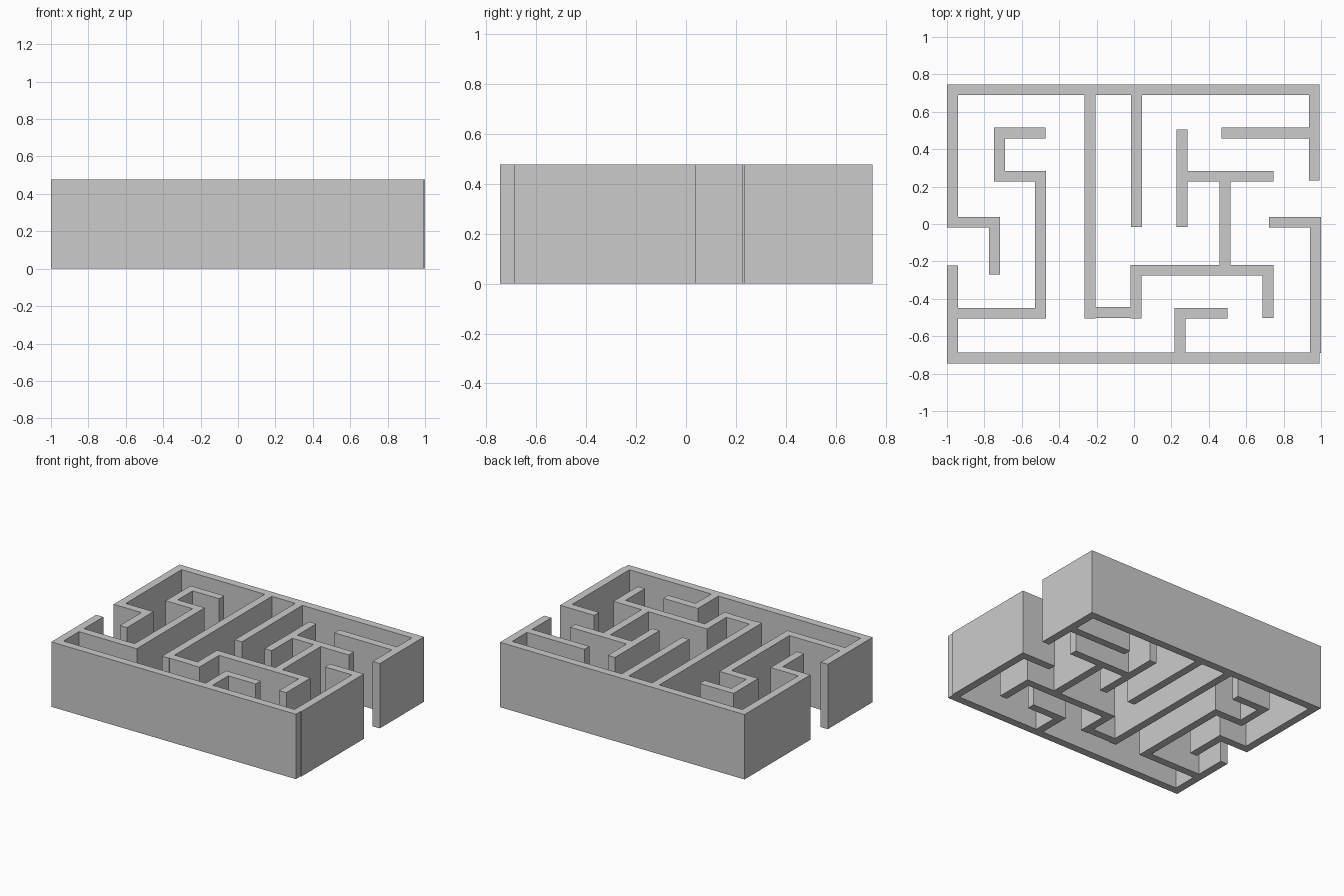
import bpy, bmesh

if "Cube" in bpy.data.objects:
    bpy.data.objects.remove(bpy.data.objects["Cube"])

HEIGHT = 0.478
HALF = 0.029  # half wall thickness


def across(y, x0, x1):
    """Wall running along x, given its centreline y."""
    return (x0, x1, y - HALF, y + HALF)


def along(x, y0, y1):
    """Wall running along y, given its centreline x."""
    return (x - HALF, x + HALF, y0, y1)


def build_walls(name, rects):
    """Union the wall footprints on a shared grid, then raise them."""
    rects = [tuple(round(c, 4) for c in r) for r in rects]
    xs = sorted({c for r in rects for c in r[:2]})
    ys = sorted({c for r in rects for c in r[2:]})
    bm = bmesh.new()
    verts = {}

    def vert(i, j):
        if (i, j) not in verts:
            verts[i, j] = bm.verts.new((xs[i], ys[j], 0))
        return verts[i, j]

    for i in range(len(xs) - 1):
        for j in range(len(ys) - 1):
            cx, cy = (xs[i] + xs[i + 1]) / 2, (ys[j] + ys[j + 1]) / 2
            if any(r[0] < cx < r[1] and r[2] < cy < r[3] for r in rects):
                bm.faces.new((vert(i, j), vert(i + 1, j), vert(i + 1, j + 1), vert(i, j + 1)))
    bmesh.ops.dissolve_limit(bm, angle_limit=0.01, verts=bm.verts[:], edges=bm.edges[:])
    ext = bmesh.ops.extrude_face_region(bm, geom=bm.faces[:], use_keep_orig=True)
    top = [g for g in ext["geom"] if isinstance(g, bmesh.types.BMVert)]
    bmesh.ops.translate(bm, verts=top, vec=(0, 0, HEIGHT))
    bmesh.ops.recalc_face_normals(bm, faces=bm.faces[:])
    mesh = bpy.data.meshes.new(name)
    bm.to_mesh(mesh)
    bm.free()
    obj = bpy.data.objects.new(name, mesh)
    bpy.context.collection.objects.link(obj)


# Back half: outer back wall and every wall attached to it
build_walls("back_maze_walls", [
    across(0.718, -1.0, 0.993),
    along(-0.971, -0.02, 0.747),
    across(0.009, -1.0, -0.716),
    along(-0.745, -0.27, 0.038),
    # long central dividers
    along(-0.236, -0.506, 0.747),
    along(0.013, -0.015, 0.747),
    # stepped branch
    across(-0.473, -0.265, 0.039),
    along(0.01, -0.506, -0.218),
    across(-0.247, -0.019, 0.745),
    along(0.716, -0.502, -0.218),
    along(0.486, -0.247, 0.255),
    across(0.255, 0.227, 0.745),
    along(0.256, -0.015, 0.504),
    # right corner
    along(0.964, 0.233, 0.747),
    across(0.486, 0.467, 0.993),
])

# Front half: outer front wall and every wall attached to it
build_walls("front_maze_walls", [
    across(-0.716, -1.0, 0.993),
    along(-0.971, -0.745, -0.223),
    # left hooked branch
    across(-0.477, -1.0, -0.471),
    along(-0.5, -0.506, 0.284),
    across(0.255, -0.748, -0.471),
    along(-0.719, 0.226, 0.515),
    across(0.486, -0.748, -0.473),
    # small hook
    along(0.246, -0.745, -0.448),
    across(-0.477, 0.217, 0.499),
    # right wall and its return
    along(0.971, -0.69, 0.038),
    across(0.009, 0.722, 1.0),
])
